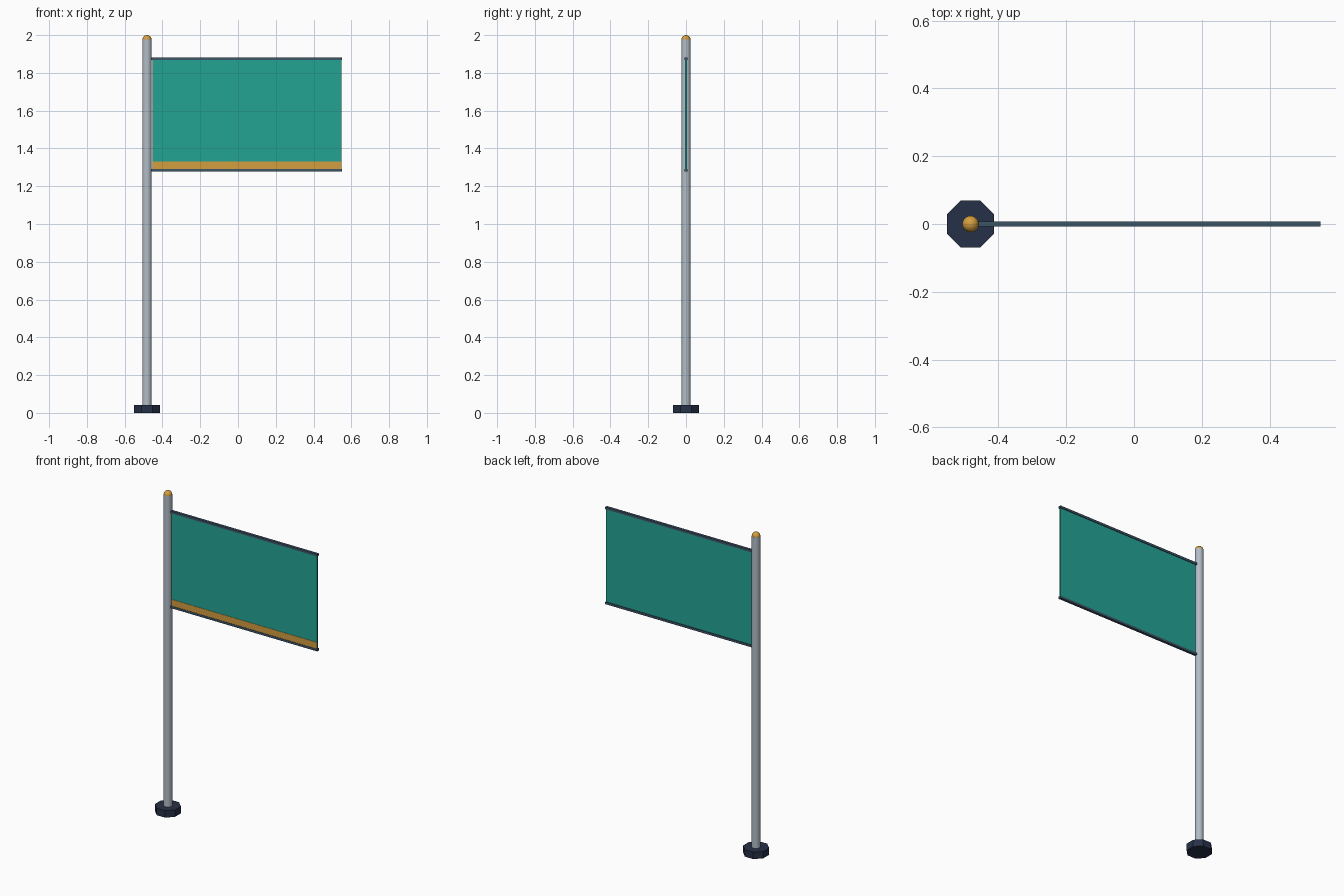
import bpy
import math

cube = bpy.data.objects.get("Cube")
if cube:
    bpy.data.objects.remove(cube, do_unlink=True)


def material(name, rgb):
    mat = bpy.data.materials.new(name)
    mat.use_nodes = True
    color = (*[((c + 0.055) / 1.055) ** 2.4 for c in rgb], 1)
    mat.diffuse_color = color
    mat.node_tree.nodes["Principled BSDF"].inputs["Base Color"].default_value = color
    return mat


navy = material("dark navy", (0.15, 0.19, 0.28))
steel = material("pale steel", (0.70, 0.74, 0.78))
gold = material("gold", (0.83, 0.62, 0.25))
teal = material("teal", (0.14, 0.64, 0.58))
slate = material("slate", (0.24, 0.33, 0.40))

POLE_X = -0.482
POLE_RADIUS = 0.025
BANNER_LEFT, BANNER_RIGHT = -0.453, 0.547
BANNER_BOTTOM, BANNER_TOP = 1.285, 1.875


def finish(name, mat, smooth=False):
    obj = bpy.context.object
    obj.name = name
    obj.data.materials.append(mat)
    if smooth:
        bpy.ops.object.shade_smooth_by_angle(angle=math.radians(40))
    return obj


def cylinder(name, mat, sides, radius, bottom, top, smooth=False):
    bpy.ops.mesh.primitive_cylinder_add(
        vertices=sides, radius=radius, depth=top - bottom,
        location=(POLE_X, 0, (bottom + top) / 2),
        rotation=(0, 0, math.pi / sides))
    return finish(name, mat, smooth)


def box(name, mat, x, y, z):
    bpy.ops.mesh.primitive_cube_add(
        size=1, location=[sum(r) / 2 for r in (x, y, z)])
    bpy.context.object.scale = [r[1] - r[0] for r in (x, y, z)]
    bpy.ops.object.transform_apply(location=False, rotation=False, scale=True)
    return finish(name, mat)


# Octagonal foot and round pole
cylinder("base", navy, 8, 0.0747, 0, 0.043)
cylinder("pole", steel, 16, POLE_RADIUS, 0.043, 1.976, smooth=True)

# Ball on the pole tip
bpy.ops.mesh.primitive_uv_sphere_add(
    segments=16, ring_count=10, radius=0.0245, location=(POLE_X, 0, 1.9755))
finish("finial", gold, smooth=True)

# Banner cloth with a stripe on its front
banner_x = (BANNER_LEFT, BANNER_RIGHT)
box("banner", teal, banner_x, (-0.004, 0.004), (BANNER_BOTTOM, BANNER_TOP))
box("banner_stripe", gold, banner_x, (-0.006, -0.004), (BANNER_BOTTOM, 1.332))

# Rods carrying the banner, reaching into the pole
for name, z in (("top_rod", BANNER_TOP), ("bottom_rod", BANNER_BOTTOM)):
    box(name, slate, (POLE_X + 0.015, 0.55), (-0.008, 0.008), (z - 0.007, z + 0.007))
